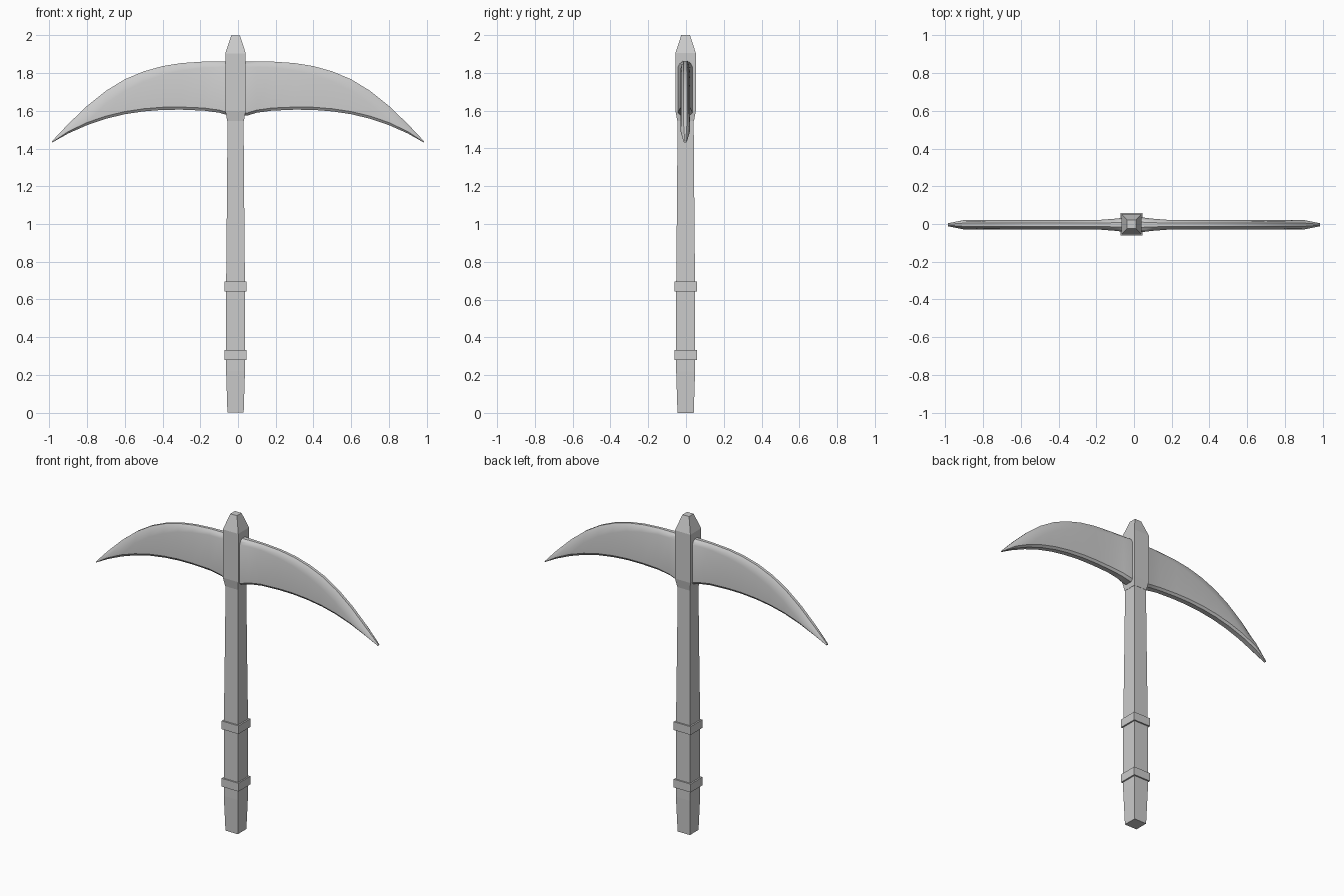
import bpy, bmesh

if "Cube" in bpy.data.objects:
    bpy.data.objects.remove(bpy.data.objects["Cube"])

CX, CY = -0.013, -0.002   # shaft axis


def loft(name, rings, smooth=None):
    """Skin a list of equal-length point rings and cap both ends."""
    bm = bmesh.new()
    loops = [[bm.verts.new(p) for p in r] for r in rings]
    n = len(loops[0])
    for a, b in zip(loops, loops[1:]):
        for i in range(n):
            j = (i + 1) % n
            bm.faces.new((a[i], a[j], b[j], b[i]))
    bm.faces.new(loops[0])
    bm.faces.new(loops[-1])
    bmesh.ops.recalc_face_normals(bm, faces=bm.faces)
    me = bpy.data.meshes.new(name)
    bm.to_mesh(me)
    bm.free()
    ob = bpy.data.objects.new(name, me)
    bpy.context.collection.objects.link(ob)
    if smooth:
        bpy.ops.object.select_all(action='DESELECT')
        ob.select_set(True)
        bpy.context.view_layer.objects.active = ob
        bpy.ops.object.shade_smooth_by_angle(angle=smooth)
    return ob


def square_column(name, profile):
    """Square-section column from (half width, z) pairs."""
    return loft(name, [[(CX + sx * h, CY + sy * h, z)
                        for sx, sy in ((-1, -1), (1, -1), (1, 1), (-1, 1))]
                       for h, z in profile])


# Wooden shaft, slightly swollen at the grip
square_column("handle", [(0.043, 0), (0.050, 0.22), (0.050, 0.66),
                         (0.046, 1.1), (0.042, 1.6)])

# Two grip bands
for i, z in enumerate((0.28, 0.643)):
    square_column(f"grip_band_{i + 1}", [(0.059, z), (0.059, z + 0.052)])

# Socket that holds the blade, with tapered cap
square_column("head_socket", [(0.044, 1.545), (0.054, 1.60),
                              (0.054, 1.905), (0.023, 2.0)])

# Curved double blade: x, top z, bottom z, top bevel depth, half thickness
half = [(0.05, 1.862, 1.575, 0.030, 0.038),
        (0.10, 1.862, 1.590, 0.030, 0.032),
        (0.18, 1.861, 1.601, 0.032, 0.026),
        (0.30, 1.853, 1.606, 0.040, 0.026),
        (0.40, 1.837, 1.605, 0.047, 0.026),
        (0.50, 1.809, 1.597, 0.055, 0.026),
        (0.60, 1.767, 1.582, 0.062, 0.026),
        (0.70, 1.706, 1.558, 0.068, 0.026),
        (0.80, 1.626, 1.524, 0.073, 0.026),
        (0.90, 1.530, 1.480, 0.036, 0.025),
        (0.985, 1.440, 1.432, 0.003, 0.008)]


def section(x, top, bot, bevel, t):
    lip = min(0.014, (top - bot) * 0.2)
    side = [(0.35, top), (0.75, top - bevel * 0.35), (1, top - bevel),
            (1, bot + lip), (0.6, bot)]
    pts = side + [(-k, z) for k, z in reversed(side)]
    return [(x, CY - 0.002 + k * t, z) for k, z in pts]


loft("blade", [section(-s[0], *s[1:]) for s in reversed(half)]
     + [section(*s) for s in half], smooth=0.5)
